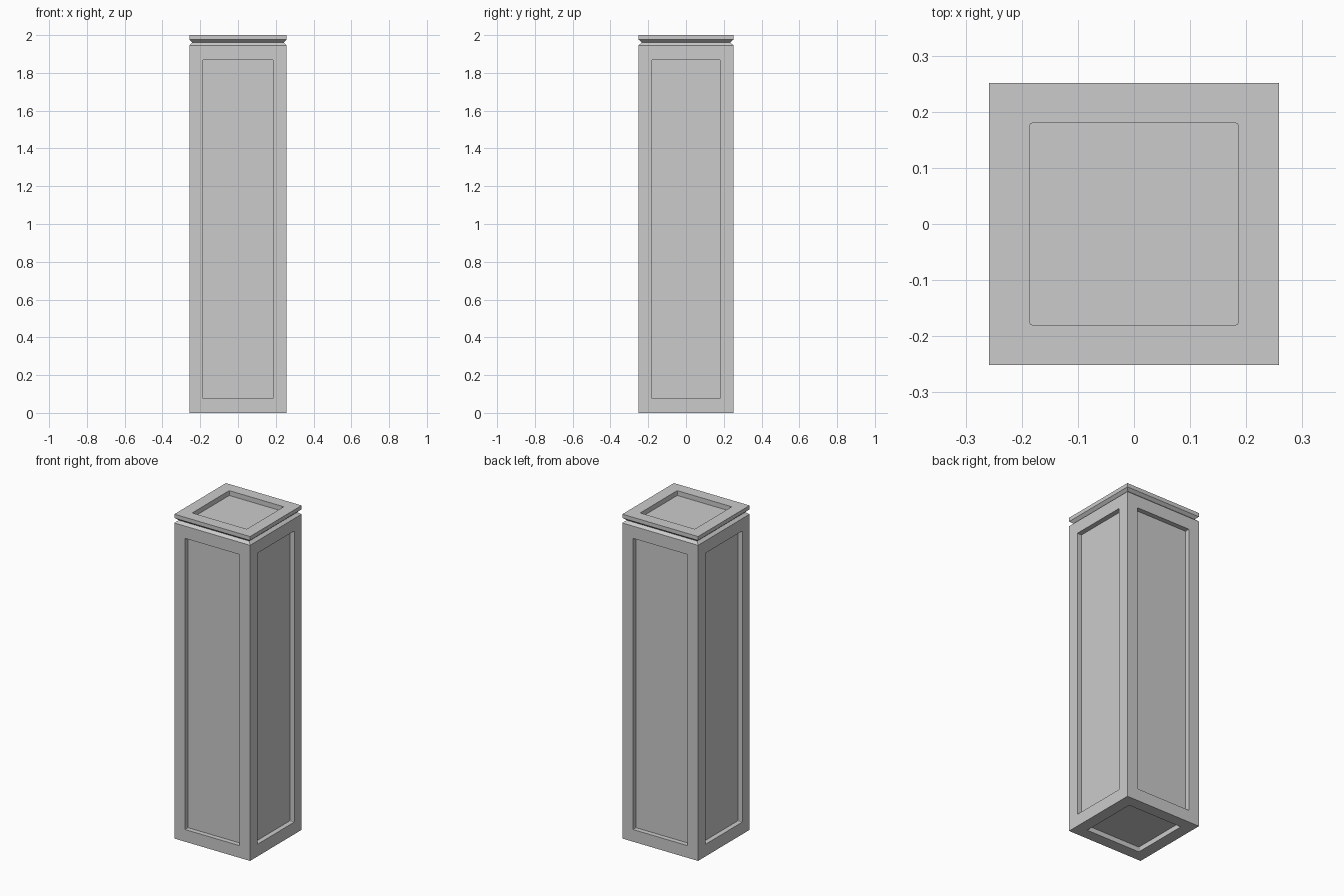
import bpy, bmesh
from mathutils import Vector

if "Cube" in bpy.data.objects:
    bpy.data.objects.remove(bpy.data.objects["Cube"])

HX, HY, DEPTH = 0.258, 0.251, 0.03


def new_object(name, bm):
    bmesh.ops.recalc_face_normals(bm, faces=bm.faces[:])
    mesh = bpy.data.meshes.new(name)
    bm.to_mesh(mesh)
    bm.free()
    obj = bpy.data.objects.new(name, mesh)
    bpy.context.collection.objects.link(obj)
    return obj


def add_cutter(bm, centre, size, axis):
    """Box with slightly rounded edges along its cutting axis."""
    verts = bmesh.ops.create_cube(bm, size=1)["verts"]
    for v in verts:
        v.co = Vector(centre) + Vector(a * b for a, b in zip(v.co, size))
    edges = {e for v in verts for e in v.link_edges}
    along = [e for e in edges
             if abs((e.verts[0].co - e.verts[1].co).normalized()[axis]) > 0.9]
    bmesh.ops.bevel(bm, geom=along, offset=0.005, segments=2,
                    profile=0.5, affect='EDGES')


# Pillar: stacked rectangular rings with a V groove under the cap
bm = bmesh.new()
rings = []
for z, inset in [(0, 0), (1.946, 0), (1.961, 0.017), (1.976, 0.0), (2.0, 0)]:
    x, y = HX - inset, HY - inset
    rings.append([bm.verts.new((sx * x, sy * y, z))
                  for sx, sy in [(-1, -1), (1, -1), (1, 1), (-1, 1)]])
for low, high in zip(rings, rings[1:]):
    for i in range(4):
        j = (i + 1) % 4
        bm.faces.new((low[i], low[j], high[j], high[i]))
bm.faces.new(rings[0][::-1])
bm.faces.new(rings[-1])
pillar = new_object("pillar", bm)

# Recessed panels on all six sides
bm = bmesh.new()
pw, pd, ph, pz = 0.372, 0.36, 1.795, 0.9725
for s in (-1, 1):
    add_cutter(bm, (0, s * HY, pz), (pw, 2 * DEPTH, ph), 1)
    add_cutter(bm, (s * HX, 0, pz), (2 * DEPTH, pd, ph), 0)
    add_cutter(bm, (0, 0, 1 + s), (pw, pd, 2 * DEPTH), 2)
cutter = new_object("panel_cutter", bm)
cutter.hide_render = True

mod = pillar.modifiers.new("panels", 'BOOLEAN')
mod.operation = 'DIFFERENCE'
mod.solver = 'EXACT'
mod.object = cutter
bpy.context.view_layer.objects.active = pillar
pillar.select_set(True)
bpy.ops.object.modifier_apply(modifier=mod.name)
bpy.data.objects.remove(cutter)
